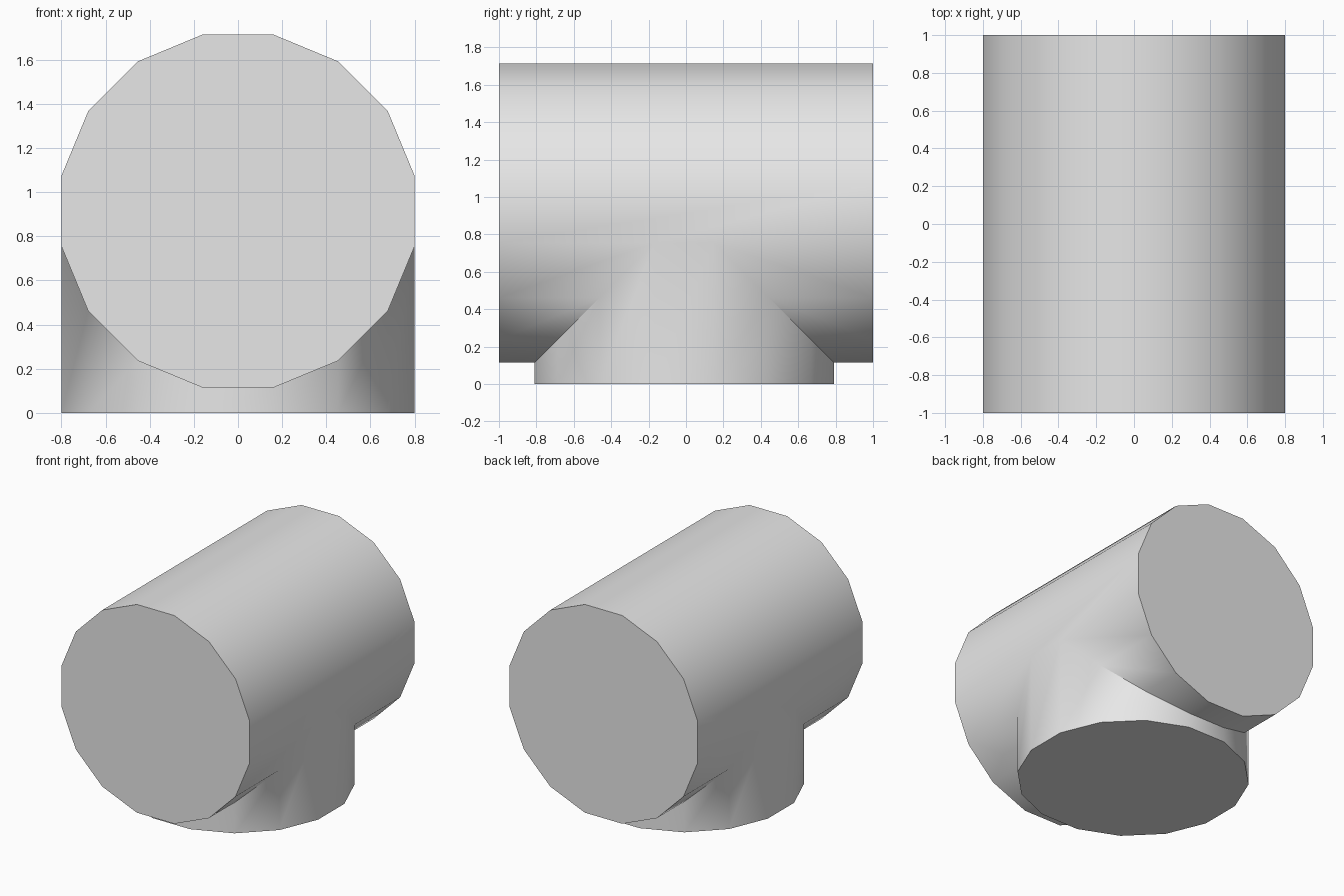
import bpy
import bmesh
import math

SIDES = 16
HALF = SIDES // 2
RADIUS = 0.8 / math.cos(math.pi / SIDES)
AXIS_Z = 0.914     # height of the main pipe axis
BRANCH_Y = -0.01   # branch axis position along the main pipe

cube = bpy.data.objects.get("Cube")
if cube:
    bpy.data.objects.remove(cube, do_unlink=True)

grey = bpy.data.materials.new("light grey")
grey.use_nodes = True
colour = (0.8, 0.8, 0.8, 1)
grey.diffuse_color = colour
grey.node_tree.nodes["Principled BSDF"].inputs["Base Color"].default_value = colour

# Shared cross-section, with flats facing the axes
angles = [(k + 0.5) * math.tau / SIDES for k in range(SIDES)]
section = [(RADIUS * math.cos(a), RADIUS * math.sin(a)) for a in angles]

bm = bmesh.new()
front = [bm.verts.new((u, -1, AXIS_Z + v)) for u, v in section]
back = [bm.verts.new((u, 1, AXIS_Z + v)) for u, v in section]
base = [bm.verts.new((u, BRANCH_Y + v, 0)) for u, v in section]
# Equal pipes meet in a mitred seam
seam = [bm.verts.new((u, BRANCH_Y + v, AXIS_Z - abs(v))) for u, v in section]

# End caps
for ring in (front, back, base):
    bm.faces.new(ring)

# Upper half of the main pipe
for k in range(HALF - 1):
    bm.faces.new((front[k], front[k + 1], back[k + 1], back[k]))

# Lower half, split around the branch
for k in range(HALF, SIDES - 1):
    m = SIDES - 1 - k
    bm.faces.new((front[k], front[k + 1], seam[k + 1], seam[k]))
    bm.faces.new((back[k], back[k + 1], seam[m - 1], seam[m]))

# Side flats touching the branch
for up, low in ((0, SIDES - 1), (HALF - 1, HALF)):
    bm.faces.new((front[up], front[low], seam[low], seam[up], back[low], back[up]))

# Branch wall
for k in range(SIDES):
    n = (k + 1) % SIDES
    bm.faces.new((base[k], base[n], seam[n], seam[k]))

bmesh.ops.recalc_face_normals(bm, faces=bm.faces)
mesh = bpy.data.meshes.new("pipe_tee")
bm.to_mesh(mesh)
bm.free()
mesh.materials.append(grey)

tee = bpy.data.objects.new("pipe_tee", mesh)
bpy.context.collection.objects.link(tee)
bpy.ops.object.select_all(action='DESELECT')
tee.select_set(True)
bpy.context.view_layer.objects.active = tee
bpy.ops.object.shade_smooth_by_angle(angle=math.radians(40))
